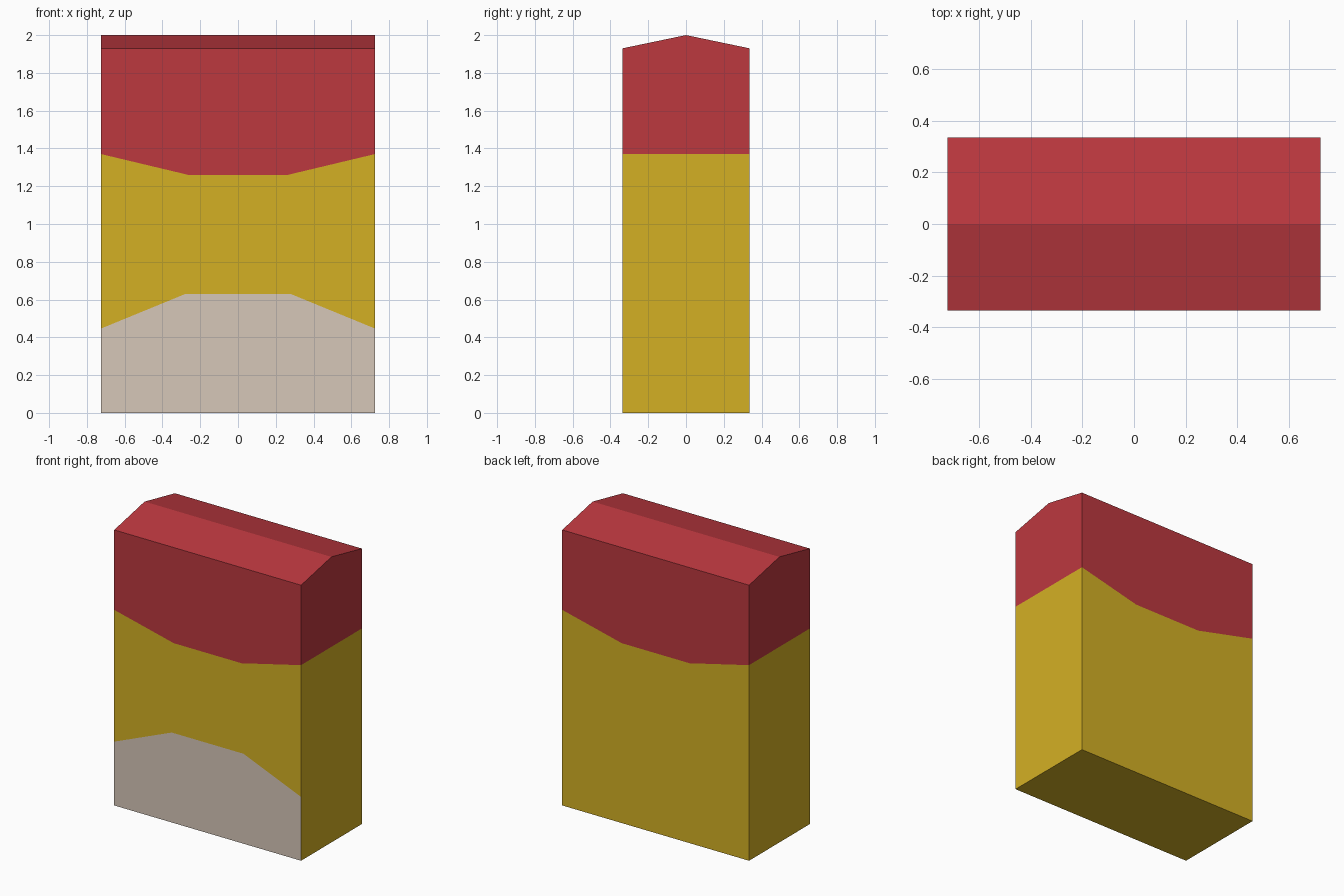
import bpy, bmesh

if "Cube" in bpy.data.objects:
    bpy.data.objects.remove(bpy.data.objects["Cube"])

W, D = 0.724, 0.336          # half width, half depth
EAVE, RIDGE = 1.93, 2.0


def material(name, rgb):
    m = bpy.data.materials.new(name)
    lin = [(c / 255 / 12.92) if c / 255 <= 0.04045 else ((c / 255 + 0.055) / 1.055) ** 2.4 for c in rgb]
    m.diffuse_color = (*lin, 1)
    m.use_nodes = True
    m.node_tree.nodes["Principled BSDF"].inputs["Base Color"].default_value = m.diffuse_color
    return m


RED, YELLOW, BEIGE = 0, 1, 2
mats = [material("red", (188, 56, 63)),
        material("mustard yellow", (212, 176, 36)),
        material("beige", (214, 199, 185))]

bm = bmesh.new()


def section(side, outer):
    """Cross-section ring at one x station: front wall up, over the ridge, back wall down."""
    def x(bend):
        return side * (W if outer else bend)
    low = 0.447 if outer else 0.63      # top of the front panel
    high = 1.37 if outer else 1.26      # lower edge of the red band
    wall = [(x(0.278), 0), (x(0.278), low), (x(0.263), high), (x(0.263), EAVE)]
    ring = [(px, -D, z) for px, z in wall]
    ring.append((x(0.263), 0, RIDGE))
    ring += [(px, D, z) for px, z in reversed(wall)]
    return [bm.verts.new(p) for p in ring]


def face(verts, mat):
    bm.faces.new(verts).material_index = mat


rings = [section(-1, True), section(-1, False), section(1, False), section(1, True)]

# front panel, yellow wall, red band, two roof slopes, then the back wall and base
strip = [BEIGE, YELLOW, RED, RED, RED, RED, YELLOW, YELLOW, YELLOW]
for a, b in zip(rings, rings[1:]):
    for i, mat in enumerate(strip):
        j = (i + 1) % 9
        face([a[i], b[i], b[j], a[j]], mat)

# end walls: two yellow bands and a red gable
for r in (rings[0], rings[-1]):
    face([r[0], r[1], r[7], r[8]], YELLOW)
    face([r[1], r[2], r[6], r[7]], YELLOW)
    face(r[2:7], RED)

bmesh.ops.recalc_face_normals(bm, faces=bm.faces)
mesh = bpy.data.meshes.new("carton_body")
bm.to_mesh(mesh)
bm.free()
for m in mats:
    mesh.materials.append(m)
bpy.context.collection.objects.link(bpy.data.objects.new("carton_body", mesh))
